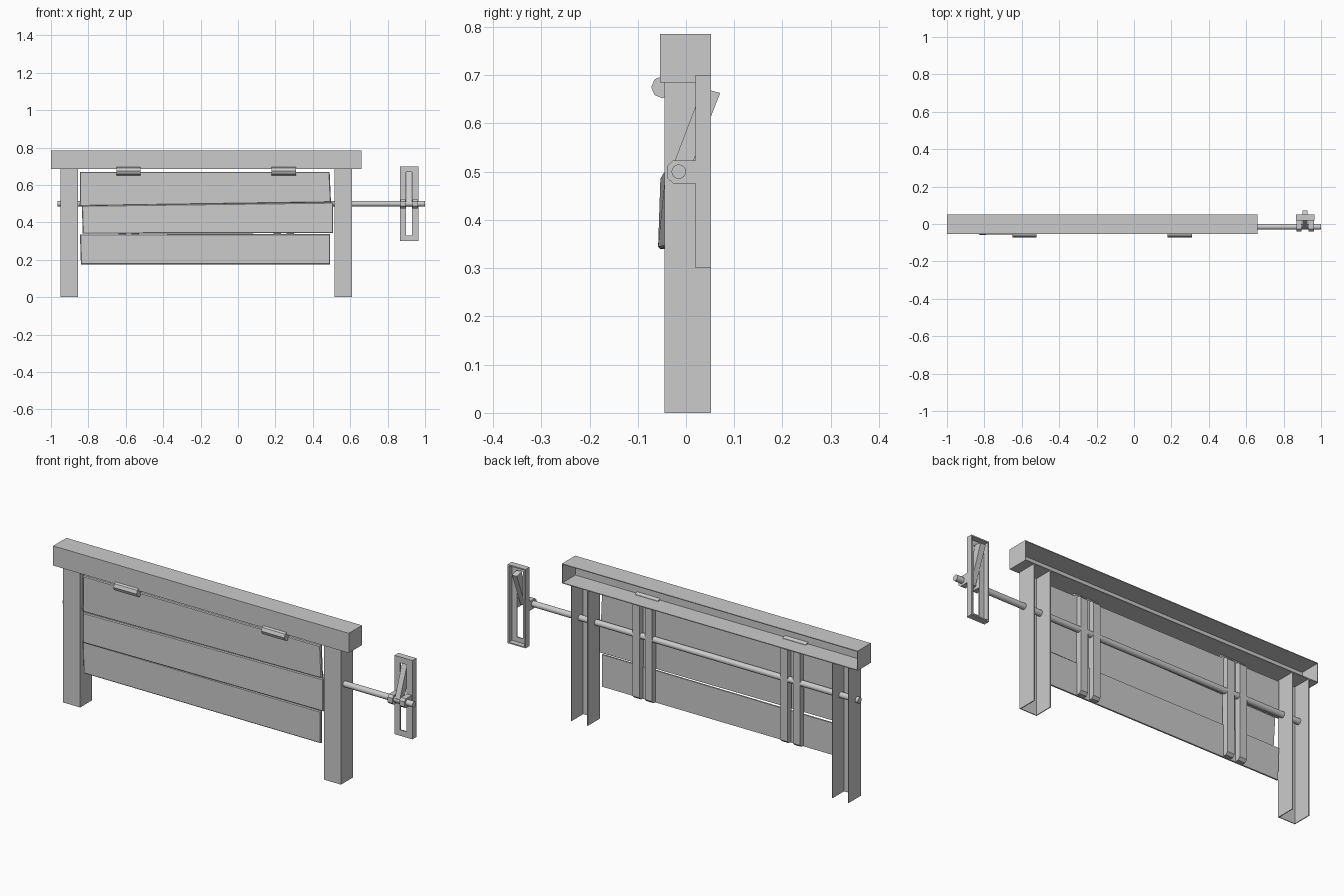
import bpy, bmesh, math
from mathutils import Vector, Matrix

cube = bpy.data.objects.get("Cube")
if cube:
    bpy.data.objects.remove(cube)

steel = bpy.data.materials.new("plain grey")
steel.use_nodes = True
GREY = (0.6, 0.6, 0.6, 1)
steel.diffuse_color = GREY
steel.node_tree.nodes["Principled BSDF"].inputs["Base Color"].default_value = GREY

SIDES = {"back": (0, 1, 0), "bottom": (0, 0, -1), "top": (0, 0, 1)}


def finish(name, bm):
    bmesh.ops.recalc_face_normals(bm, faces=bm.faces)
    mesh = bpy.data.meshes.new(name)
    bm.to_mesh(mesh)
    bm.free()
    mesh.materials.append(steel)
    obj = bpy.data.objects.new(name, mesh)
    bpy.context.collection.objects.link(obj)
    return obj


def box(name, x, y, z, open_sides=(), wall=0.004):
    """Box from axis ranges; with open sides it becomes a thin folded shell."""
    bm = bmesh.new()
    bmesh.ops.create_cube(bm, size=1)
    for v in bm.verts:
        v.co = [(a + b) / 2 + c * (b - a) for c, (a, b) in zip(v.co, (x, y, z))]
    bm.normal_update()
    gone = [f for f in bm.faces for s in open_sides if f.normal.dot(Vector(SIDES[s])) > 0.9]
    bmesh.ops.delete(bm, geom=gone, context="FACES")
    bm.normal_update()
    mesh_normals = [f.normal.copy() for f in bm.faces]
    obj = finish(name, bm)
    if gone:
        if mesh_normals[0].dot(obj.data.polygons[0].normal) < 0:
            obj.data.flip_normals()
        mod = obj.modifiers.new("wall", "SOLIDIFY")
        mod.thickness = wall
        mod.offset = -1
        mod.use_even_offset = True
    return obj


def prism(name, profile, x):
    """Extrude a (y, z) outline along x."""
    bm = bmesh.new()
    face = bm.faces.new([bm.verts.new((x[0], *p)) for p in profile])
    new = bmesh.ops.extrude_face_region(bm, geom=[face])["geom"]
    bmesh.ops.translate(bm, vec=(x[1] - x[0], 0, 0),
                        verts=[g for g in new if isinstance(g, bmesh.types.BMVert)])
    return finish(name, bm)


def rod(name, x, y, z, radius, sides):
    bm = bmesh.new()
    place = Matrix.Translation((sum(x) / 2, y, z)) @ Matrix.Rotation(math.pi / 2, 4, "Y")
    bmesh.ops.create_cone(bm, cap_ends=True, segments=sides, radius1=radius,
                          radius2=radius, depth=x[1] - x[0], matrix=place)
    obj = finish(name, bm)
    for p in obj.data.polygons:
        p.use_smooth = len(p.vertices) == 4 and sides > 8
    return obj


def plank(name, corners, front, thick=0.012):
    """Board from four (x, z) corners, each with its own front depth."""
    bm = bmesh.new()
    rings = [[bm.verts.new((px, d + off, pz)) for (px, pz), d in zip(corners, front)]
             for off in (0, thick)]
    bm.faces.new(rings[0])
    bm.faces.new(rings[1][::-1])
    for i in range(4):
        j = (i + 1) % 4
        bm.faces.new((rings[0][i], rings[1][i], rings[1][j], rings[0][j]))
    edges = [e for e in bm.edges if all(v in rings[0] for v in e.verts)]
    bmesh.ops.bevel(bm, geom=edges, offset=0.004, segments=1, affect="EDGES")
    return finish(name, bm)


# Post and beam channels, open to the back
box("top_beam", (-1, 0.66), (-0.054, 0.052), (0.685, 0.785), ("back",))
for name, x in (("right_post", (-0.95, -0.855)), ("left_post", (0.515, 0.61))):
    box(name, x, (-0.045, 0.052), (0, 0.686), ("back", "bottom", "top"))

# Slightly uneven boards
plank("upper_board", [(-0.845, 0.487), (0.497, 0.507), (0.49, 0.67), (-0.845, 0.67)],
      [-0.04] * 4)
plank("middle_board", [(-0.83, 0.34), (0.508, 0.343), (0.508, 0.507), (-0.835, 0.49)],
      [-0.058, -0.044, -0.042, -0.053])
plank("lower_board", [(-0.84, 0.175), (0.492, 0.175), (0.492, 0.338), (-0.845, 0.336)],
      [-0.04] * 4)

# Hinge barrels and paired back straps with rounded ends
for side, cx in (("right", -0.585), ("left", 0.245)):
    rod(side + "_hinge", (cx - 0.065, cx + 0.065), -0.049, 0.675, 0.023, 8)
    for label, off in (("outer", -0.035), ("inner", 0.035)):
        outline = [(-0.032, 0.178), (-0.012, 0.178), (0, 0.19),
                   (0, 0.655), (-0.012, 0.668), (-0.032, 0.668)]
        prism(f"{side}_{label}_strap", outline, (cx + off - 0.02, cx + off + 0.02))

# Long pivot rod
rod("pivot_rod", (-0.965, 1), -0.015, 0.5, 0.015, 16)

# Latch housing: slotted front plate inside a shallow rim
X0, X1, Z0, Z1 = 0.865, 0.965, 0.3, 0.7
S0, S1, T0, T1 = 0.897, 0.931, 0.33, 0.67
rim = 0.006
for name, x, y, z in (
        ("plate_right", (X0, S0), (0.02, 0.026), (Z0, Z1)),
        ("plate_left", (S1, X1), (0.02, 0.026), (Z0, Z1)),
        ("plate_bottom", (S0, S1), (0.02, 0.026), (Z0, T0)),
        ("plate_top", (S0, S1), (0.02, 0.026), (T1, Z1)),
        ("rim_right", (X0, X0 + rim), (0.026, 0.052), (Z0, Z1)),
        ("rim_left", (X1 - rim, X1), (0.026, 0.052), (Z0, Z1)),
        ("rim_bottom", (X0 + rim, X1 - rim), (0.026, 0.052), (Z0, Z0 + rim)),
        ("rim_top", (X0 + rim, X1 - rim), (0.026, 0.052), (Z1 - rim, Z1))):
    box("housing_" + name, x, y, z)

# Bracket ears carrying the rod, and the lever between them
ear = [(0.022, 0.475), (-0.026, 0.475), (-0.039, 0.487),
       (-0.039, 0.512), (-0.028, 0.523), (0.022, 0.523)]
prism("right_ear", ear, (0.868, 0.895))
prism("left_ear", ear, (0.934, 0.962))
lever = [(-0.022, 0.523), (-0.03, 0.49), (0, 0.485), (0.07, 0.662), (0.036, 0.676)]
prism("lever", [(-0.028, 0.51), (-0.02, 0.482), (0.002, 0.488),
                (0.052, 0.615), (0.071, 0.663), (0.034, 0.673)], (0.9, 0.928))
